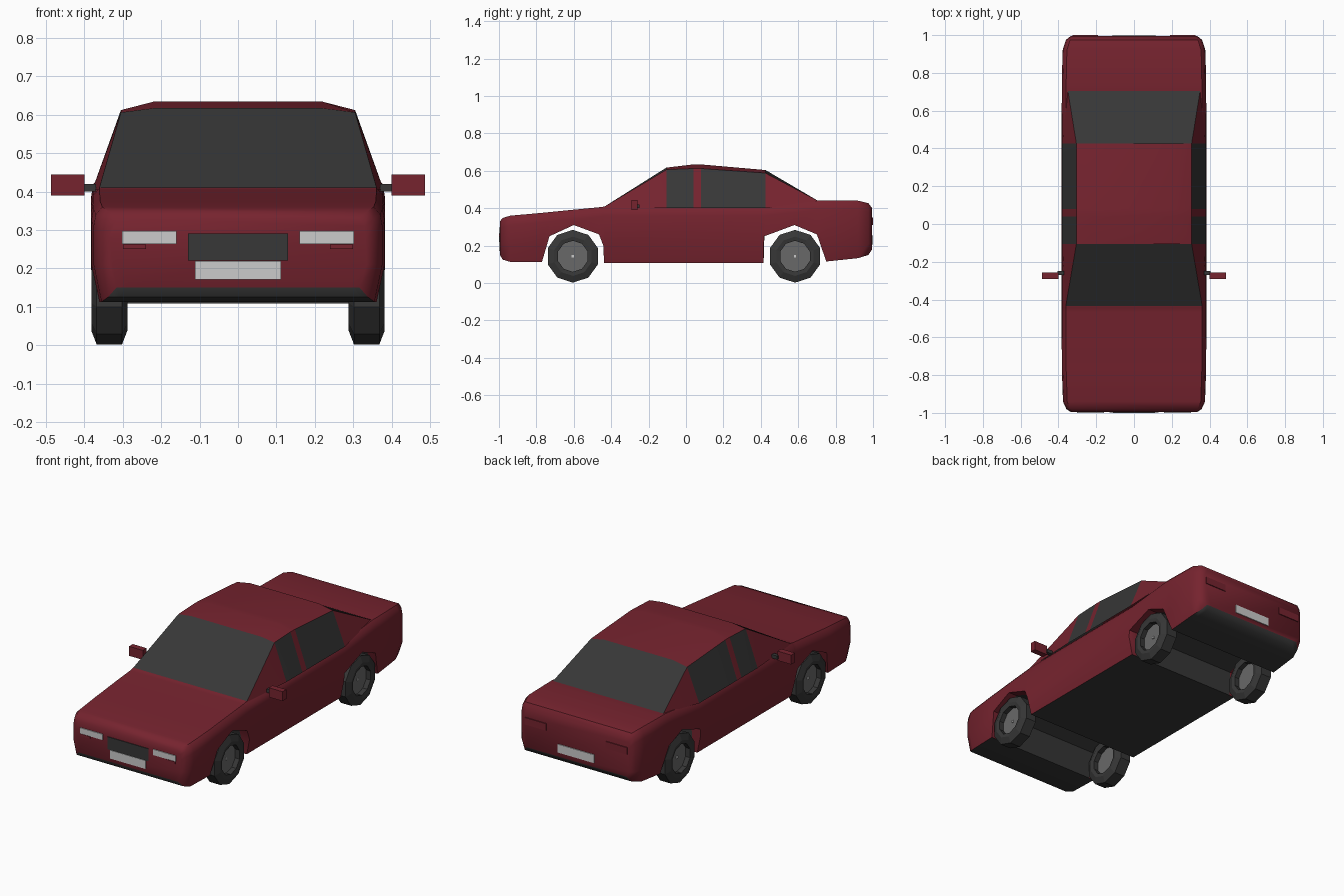
import bpy, bmesh, math

default = bpy.data.objects.get("Cube")
if default:
    bpy.data.objects.remove(default)


def material(name, r, g, b):
    m = bpy.data.materials.new(name)
    m.use_nodes = True
    m.diffuse_color = (r, g, b, 1)
    bsdf = next(n for n in m.node_tree.nodes if n.type == 'BSDF_PRINCIPLED')
    bsdf.inputs["Base Color"].default_value = (r, g, b, 1)
    bsdf.inputs["Roughness"].default_value = 0.7
    return m


RED = material("dark_red_paint", 0.18, 0.017, 0.028)
DARK = material("charcoal", 0.038, 0.038, 0.038)
GREY = material("wheel_grey", 0.14, 0.14, 0.14)
PALE = material("pale_grey", 0.6, 0.6, 0.6)


def finish(bm, name, mats, angle=None):
    bmesh.ops.recalc_face_normals(bm, faces=bm.faces[:])
    mesh = bpy.data.meshes.new(name)
    bm.to_mesh(mesh)
    bm.free()
    for m in mats:
        mesh.materials.append(m)
    if angle:
        mesh.shade_smooth()
        mesh.set_sharp_from_angle(angle=math.radians(angle))
    obj = bpy.data.objects.new(name, mesh)
    bpy.context.collection.objects.link(obj)
    return obj


def box(name, x, y, z, mat):
    """Box from (low, high) ranges on each axis."""
    bm = bmesh.new()
    bmesh.ops.create_cube(bm, size=1)
    for v in bm.verts:
        v.co = [r[0] if c < 0 else r[1] for c, r in zip(v.co, (x, y, z))]
    return finish(bm, name, [mat])


def mirrored(half):
    return half + [(-p[0],) + p[1:] for p in reversed(half)]


# Lower body: stations of (y, underside z, top z, half width)
stations = [
    (-0.995, 0.15, 0.33, 0.335), (-0.98, 0.125, 0.348, 0.358),
    (-0.94, 0.113, 0.36, 0.376), (-0.77, 0.113, 0.375, 0.382),
    (-0.73, 0.25, 0.379, 0.382), (-0.6, 0.31, 0.392, 0.383),
    (-0.465, 0.26, 0.405, 0.383), (-0.442, 0.20, 0.408, 0.383),
    (-0.438, 0.108, 0.41, 0.383), (0.415, 0.108, 0.41, 0.383),
    (0.419, 0.25, 0.41, 0.383), (0.58, 0.31, 0.427, 0.383),
    (0.70, 0.26, 0.44, 0.382), (0.75, 0.115, 0.44, 0.382),
    (0.92, 0.133, 0.44, 0.378), (0.975, 0.15, 0.427, 0.36),
    (0.995, 0.18, 0.40, 0.335),
]


def body_section(y, low, top, w):
    tuck = 0.945 if low < 0.19 else 1
    return mirrored([
        (w * 0.86, y, low), (w * tuck, y, low), (w, y, max(0.21, low + 0.01)),
        (w, y, top - 0.05), (w * 0.985, y, top - 0.02), (w * 0.94, y, top)])


bm = bmesh.new()
rings = [[bm.verts.new(p) for p in body_section(*s)] for s in stations]
count = len(rings[0])
for i, (a, b) in enumerate(zip(rings, rings[1:])):
    arch = max(stations[i][1], stations[i + 1][1]) > 0.19
    for k in range(count):
        n = (k + 1) % count
        f = bm.faces.new((a[k], a[n], b[n], b[k]))
        underside = k == count - 1 or (k in (0, count - 2) and not arch)
        f.material_index = 1 if underside else 0
bm.faces.new(rings[0])
bm.faces.new(rings[-1])
finish(bm, "lower_body", [RED, DARK], 40)

# Cabin: side glass sits between pillars, screens close both ends
pillars = [(-0.105, 0.606, 0.617), (0.04, 0.612, 0.634),
           (0.08, 0.612, 0.634), (0.425, 0.588, 0.604)]
bm = bmesh.new()
rings = [[bm.verts.new(p) for p in mirrored(
    [(0.381, y, 0.40), (0.305, y, edge), (0.22, y, crown)])]
    for y, edge, crown in pillars]
for i, (a, b) in enumerate(zip(rings, rings[1:])):
    for k in range(5):
        f = bm.faces.new((a[k], a[k + 1], b[k + 1], b[k]))
        f.material_index = 1 if k in (0, 4) and i != 1 else 0
for ring, x, y, z in ((rings[0], 0.362, -0.44, 0.406),
                      (rings[-1], 0.35, 0.705, 0.44)):
    left, right = bm.verts.new((x, y, z)), bm.verts.new((-x, y, z))
    bm.faces.new([left] + ring[1:5] + [right]).material_index = 1
    bm.faces.new((left, ring[0], ring[1]))
    bm.faces.new((right, ring[5], ring[4]))
finish(bm, "cabin", [RED, DARK], 20)


# Wheels: ten-sided tyre ring with a recessed disc and a small hub cap
def wheel(name, side, y):
    sides, axle = 10, 0.143
    profile = [(0.083, 0.292), (0.105, 0.288), (0.141, 0.302), (0.141, 0.368),
               (0.105, 0.382), (0.083, 0.378), (0.083, 0.35), (0.083, 0.32)]
    bm = bmesh.new()
    loops = []
    for r, x in profile:
        turns = [2 * math.pi * s / sides for s in range(sides)]
        loops.append([bm.verts.new((side * x, y + r * math.sin(t),
                                    axle + r * math.cos(t))) for t in turns])
    for i, a in enumerate(loops):
        b = loops[(i + 1) % len(loops)]
        for s in range(sides):
            n = (s + 1) % sides
            bm.faces.new((a[s], a[n], b[n], b[s]))
    for loop in loops[-2:]:
        bm.faces.new(loop).material_index = 1
    finish(bm, name, [DARK, GREY])
    box(name + "_cap", sorted((side * 0.34, side * 0.355)),
        (y - 0.006, y + 0.006), (axle - 0.006, axle + 0.006), PALE)


for label, side in (("left", 1), ("right", -1)):
    wheel("front_wheel_" + label, side, -0.605)
    wheel("rear_wheel_" + label, side, 0.583)

    def span(a, b):
        return sorted((side * a, side * b))

    # Door mirrors on short stalks
    box("mirror_" + label, span(0.40, 0.487), (-0.292, -0.258), (0.39, 0.444), RED)
    box("mirror_stalk_" + label, span(0.37, 0.405), (-0.27, -0.248), (0.40, 0.42), DARK)
    # Lamps
    box("headlight_" + label, span(0.16, 0.302), (-1.0, -0.991), (0.264, 0.297), PALE)
    box("indicator_" + label, span(0.24, 0.30), (-0.999, -0.991), (0.25, 0.262), RED)
    box("rear_lamp_" + label, span(0.19, 0.325), (0.991, 1.0), (0.31, 0.35), RED)

# Grille and number plates
box("grille", (-0.13, 0.13), (-0.999, -0.991), (0.22, 0.291), DARK)
box("front_plate", (-0.112, 0.112), (-1.0, -0.991), (0.171, 0.219), PALE)
box("rear_plate", (-0.115, 0.115), (0.991, 1.0), (0.205, 0.253), PALE)
